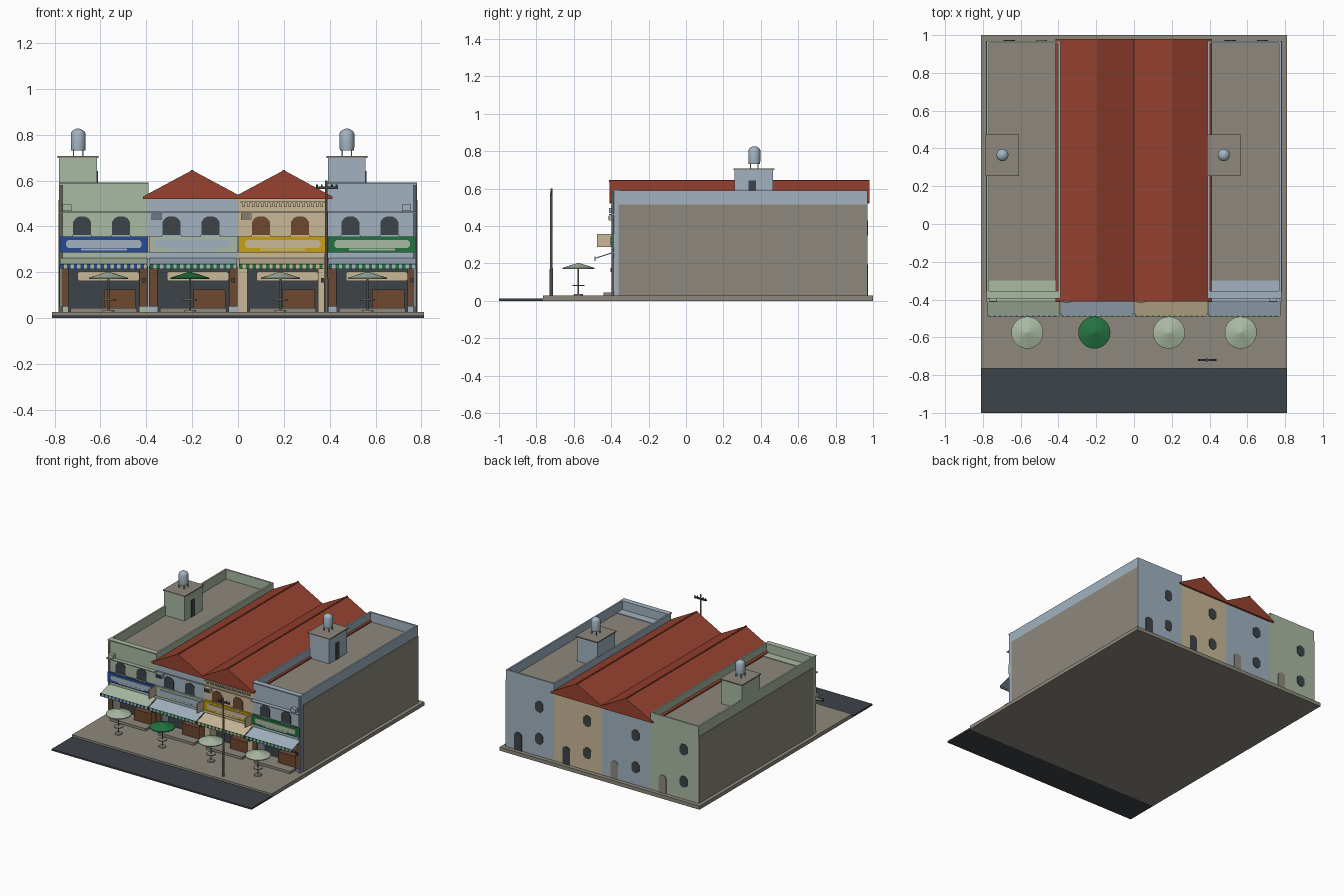
import bpy, bmesh, math

if "Cube" in bpy.data.objects:
    bpy.data.objects.remove(bpy.data.objects["Cube"])

def material(name, r, g, b):
    m = bpy.data.materials.new(name)
    m.diffuse_color = (r, g, b, 1)
    m.use_nodes = True
    m.node_tree.nodes["Principled BSDF"].inputs["Base Color"].default_value = m.diffuse_color
    return m

SAGE = material("pale green", .40, .49, .37)
SKY = material("pale blue", .36, .45, .53)
CREAM = material("cream", .58, .48, .31)
RED = material("roof red", .31, .055, .03)
BROWN = material("wood brown", .155, .065, .03)
SLATE = material("dark slate", .048, .056, .066)
TAUPE = material("concrete taupe", .27, .25, .205)
BLUE = material("sign blue", .022, .07, .29)
YELLOW = material("sign yellow", .58, .35, .006)
GREEN = material("sign green", .017, .17, .053)

def finish(name, bm, mat):
    bmesh.ops.recalc_face_normals(bm, faces=bm.faces)
    me = bpy.data.meshes.new(name)
    bm.to_mesh(me)
    bm.free()
    me.materials.append(mat)
    ob = bpy.data.objects.new(name, me)
    bpy.context.collection.objects.link(ob)
    return ob

def prism(name, pts, y0, y1, mat):
    """Extrude an x-z outline along y."""
    bm = bmesh.new()
    a = [bm.verts.new((x, y0, z)) for x, z in pts]
    b = [bm.verts.new((x, y1, z)) for x, z in pts]
    bm.faces.new(a)
    bm.faces.new(b[::-1])
    for i in range(len(pts)):
        j = (i + 1) % len(pts)
        bm.faces.new((a[i], b[i], b[j], a[j]))
    return finish(name, bm, mat)

def box(name, x0, x1, y0, y1, z0, z1, mat):
    return prism(name, [(x0, z0), (x1, z0), (x1, z1), (x0, z1)], y0, y1, mat)

def lathe(name, x, y, profile, mat, n=20):
    """Revolve (radius, z) pairs around a vertical axis."""
    bm = bmesh.new()
    rings = []
    for r, z in profile:
        rings.append([bm.verts.new((x + r * math.cos(i * math.tau / n), y + r * math.sin(i * math.tau / n), z))
                      for i in range(n)])
    for p, q in zip(rings, rings[1:]):
        for i in range(n):
            j = (i + 1) % n
            bm.faces.new((p[i], p[j], q[j], q[i]))
    bm.faces.new(rings[0][::-1])
    bm.faces.new(rings[-1])
    return finish(name, bm, mat)

def notched(cx, cz, w, h, c):
    """Outline of a plaque with clipped corners."""
    a, b = w / 2, h / 2
    return [(cx - a, cz - b + c), (cx - a + c, cz - b), (cx + a - c, cz - b), (cx + a, cz - b + c),
            (cx + a, cz + b - c), (cx + a - c, cz + b), (cx - a + c, cz + b), (cx - a, cz + b - c)]

def arch(cx, z0, w, h):
    """Outline of an opening with a low arched head."""
    a = w / 2
    return [(cx - a, z0), (cx + a, z0), (cx + a, z0 + h - .3 * w), (cx + .72 * a, z0 + h - .1 * w),
            (cx + .35 * a, z0 + h), (cx - .35 * a, z0 + h), (cx - .72 * a, z0 + h - .1 * w),
            (cx - a, z0 + h - .3 * w)]

# Ground
P = .027
box("road", -.81, .81, -1, -.765, 0, .012, SLATE)
box("pavement", -.81, .81, -.765, 1, 0, P, TAUPE)

# Terrace of four shophouses: wall, sign, sign panel, stripe, window colour, rear door colour
F, B, W = -.385, .97, .39
units = [(SAGE, BLUE, SKY, BLUE, SLATE, TAUPE), (SKY, SAGE, SKY, GREEN, SLATE, TAUPE),
         (CREAM, YELLOW, CREAM, GREEN, BROWN, SLATE), (SKY, GREEN, SAGE, GREEN, SLATE, SLATE)]
for k, (wall, sign, panel, stripe, glass, rear) in enumerate(units):
    x0 = -.78 + k * W
    x1, cx = x0 + W, x0 + W / 2
    flat = k in (0, 3)
    # Main volume and ground floor recess
    box("body", x0, x1, -.30, B, P, .517, wall)
    box("shop_interior", x0 + .04, x1 - .04, -.306, -.30, P, .25, SLATE)
    box("upper_front_wall", x0, x1, F, -.30, .25, .525, wall)
    for px in (x0, x1 - .042):
        box("shop_pillar", px, px + .042, F, -.30, P, .25, wall)
        if k != 2:
            box("folded_shutter", px + .002, px + .04, F - .008, F, .05, .228, BROWN)
    box("meter_box", x1 - .028, x1 - .014, F - .018, F - .008, .155, .175, SLATE)
    box("door_step", x0 + .05, x1 - .05, -.44, -.30, P, .045, TAUPE)
    box("shop_counter", cx, x1 - .055, -.37, -.32, .04, .125, BROWN)
    prism("hanging_board", notched(cx + .02, .182, .27, .042, .008), -.352, -.344, CREAM)
    # Fascia sign
    box("sign_board", x0 + .003, x1 - .003, F - .014, F, .286, .357, sign)
    prism("sign_panel", notched(cx, .323, .33, .036, .01), F - .019, F - .014, panel)
    box("sign_strip", cx - .1, cx + .1, F - .018, F - .014, .296, .304, panel)
    # Sloping awning with striped edge
    aw = box("awning", x0 + .004, x1 - .004, -.486, F, .224, .23, wall)
    for v in aw.data.vertices:
        v.co.z += .033 * (v.co.y + .486) / .101
    n = 26
    for i in range(n):
        sx = x0 + .006 + i * (W - .012) / n
        box("awning_stripe", sx, sx + (W - .012) / n, -.490, -.484, .214, .236, stripe if i % 2 == 0 else wall)
    # Upper windows
    for wx in (x0 + .1, x0 + .27):
        prism("front_window", arch(wx, .358, .078, .085), F - .004, F + .004, glass)
        box("window_sill", wx - .044, wx + .044, F - .01, F, .357, .363, wall)
    # Rear openings
    wx, dx = x1 - .27, x1 - .10
    for z in (.115, .35):
        prism("rear_window", notched(wx, z + .04, .062, .08, .018), B - .003, B + .004, SLATE)
    prism("rear_door", arch(dx, P, .06, .13), B - .003, B + .004, rear)
    if flat:
        # Parapet, cornice and roof deck
        box("roof_deck", x0 + .005, x1 - .005, -.36, B - .01, .512, .52, TAUPE)
        box("front_parapet", x0, x1, F, F + .025, .52, .59, wall)
        box("rear_parapet", x0, x1, B - .012, B, .51, .59, wall)
        for px in (x0, x1 - .012):
            out = -.014 if (k == 0 and px != x0) else 0
            box("side_parapet", px, px + .012, F, B, .51, .59, wall)
        box("parapet_cap", x0, x1, F - .01, F + .03, .585, .592, wall)
        box("window_ledge", x0, x1, F - .028, F, .458, .464, wall)
        ax = x0 + .035 if k == 0 else x1 - .045
        box("air_conditioner", ax - .02, ax + .02, F - .026, F, .468, .495, wall)
        # Party wall on the outer side
        sx = -.783 if k == 0 else .777
        box("party_wall", sx, sx + .006, -.36, B - .001, P, .515, TAUPE)
        px = -.772 if k == 0 else .772
        lathe("drain_pipe", px, F - .006, [(.006, P), (.006, .58)], wall, 8)
        # Stair head with door
        sx = -.78 if k == 0 else .392
        box("stair_head", sx, sx + .165, .26, .465, .515, .70, wall)
        box("stair_head_roof", sx - .006, sx + .172, .254, .474, .698, .706, TAUPE)
        box("stair_head_door", sx + .163, sx + .169, .333, .373, .52, .642, SLATE)
        # Water tank
        tx, ty = sx + .083, .365
        for ox in (-.02, .02):
            for oy in (-.02, .02):
                box("tank_leg", tx + ox - .003, tx + ox + .003, ty + oy - .003, ty + oy + .003, .70, .735, SKY)
        tank = lathe("water_tank", tx, ty, [(.031, .732), (.032, .745), (.032, .805), (.027, .815),
                                            (.015, .823), (.006, .826)], SKY, 24)
        bpy.context.view_layer.objects.active = tank
        tank.select_set(True)
        bpy.ops.object.shade_smooth_by_angle(angle=math.radians(40))
        tank.select_set(False)
    else:
        # Wall air conditioner with grille
        box("air_conditioner", x0 + .012, x0 + .058, F - .028, F, .428, .457, wall)
        for i in range(4):
            box("grille_bar", x0 + .016, x0 + .054, F - .031, F - .028, .432 + i * .006, .435 + i * .006, SLATE)
        box("string_course", x0, x1, F - .008, F, .461, .466, wall)
    if k == 2:
        for i in range(18):
            bx = x0 + .02 + i * .02
            box("cornice_bracket", bx, bx + .011, F - .014, F, .485, .503, CREAM)
        box("cornice", x0 + .01, x1 - .01, F - .016, F, .502, .508, CREAM)

# Projecting blade signs on the unit joints
for x in (-.39, 0, .39):
    box("blade_sign", x - .004, x + .004, -.475, F, .288, .358, CREAM)

# Double pitched tile roof
prism("tiled_roof", [(-.415, .52), (.412, .52), (.412, .53), (.2, .645), (0, .538), (-.2, .645), (-.415, .53)],
      -.41, .98, RED)
for x in (-.2, .2):
    box("ridge_cap", x - .005, x + .005, -.412, .982, .636, .647, RED)

# Umbrellas with small tables
for x, mat in ((-.565, SAGE), (-.21, GREEN), (.185, SAGE), (.565, SAGE)):
    y = -.575
    lathe("umbrella_canopy", x, y, [(.004, .188), (.085, .170), (.085, .176), (.004, .202)], mat, 24)
    lathe("umbrella_pole", x, y, [(.004, P), (.004, .195)], TAUPE, 8)
    lathe("umbrella_base", x, y, [(.026, P), (.024, .036)], TAUPE, 16)
    lathe("small_table", x, y, [(.032, .078), (.032, .084)], TAUPE, 16)

# Utility pole
lathe("utility_pole", .385, -.72, [(.009, P), (.009, .17), (.007, .18), (.006, .6)], TAUPE, 10)
box("pole_crossarm", .34, .437, -.726, -.714, .564, .573, SLATE)
for x in (.345, .365, .41, .43):
    lathe("insulator", x, -.72, [(.004, .573), (.004, .583)], SLATE, 8)
